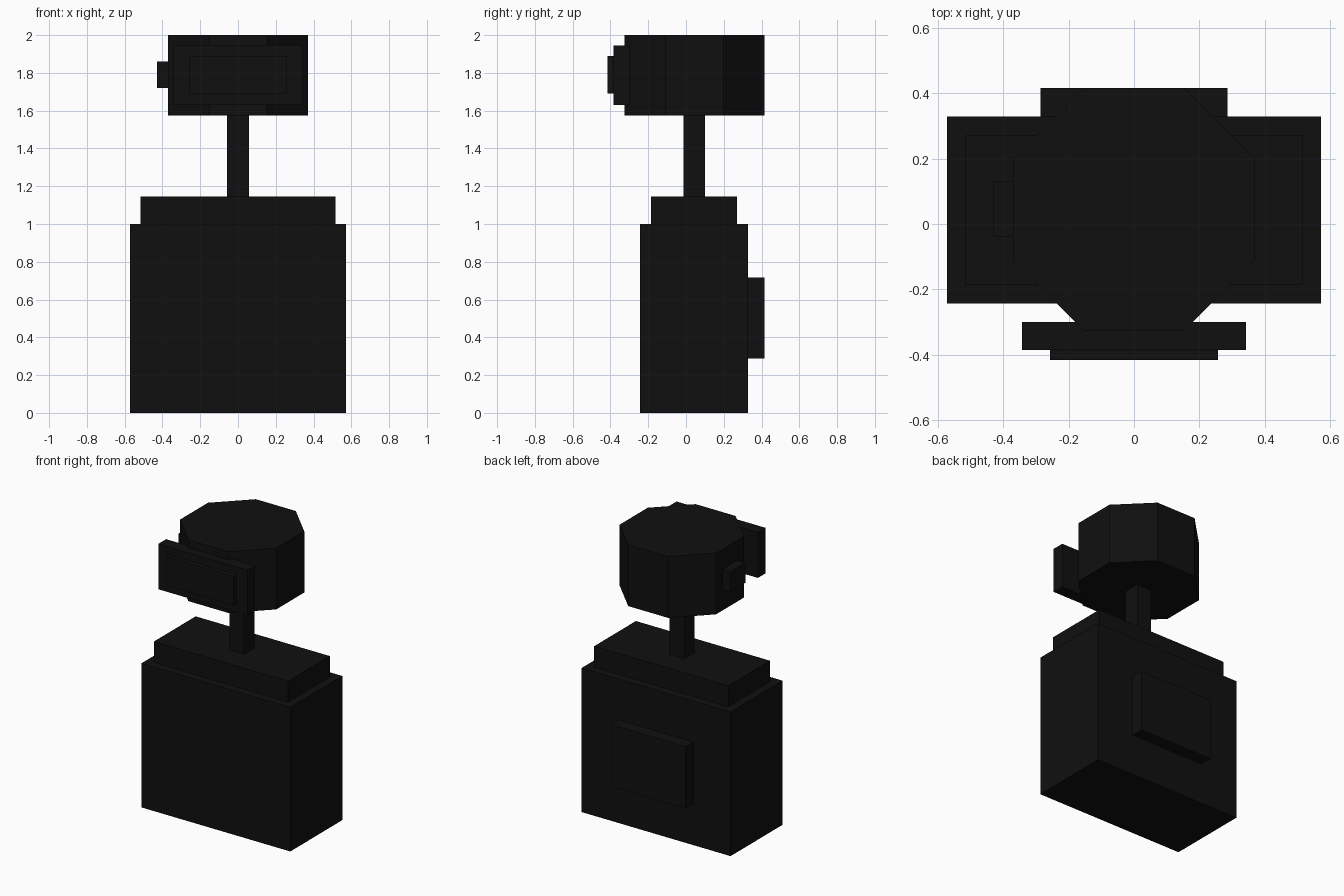
import bpy
import math

# Remove the default cube
cube = bpy.data.objects.get("Cube")
if cube:
    bpy.data.objects.remove(cube, do_unlink=True)

# Single near-black material
black = bpy.data.materials.new("matte_black")
black.use_nodes = True
black.diffuse_color = (0.005, 0.005, 0.005, 1)
black.node_tree.nodes["Principled BSDF"].inputs["Base Color"].default_value = black.diffuse_color


def finish(obj, name):
    obj.name = name
    obj.data.name = name
    obj.data.materials.append(black)
    bpy.ops.object.transform_apply(location=False, rotation=True, scale=True)
    return obj


def box(name, x, y, z):
    """Box spanning the given (low, high) ranges."""
    spans = (x, y, z)
    bpy.ops.mesh.primitive_cube_add(size=1, location=[(a + b) / 2 for a, b in spans])
    obj = bpy.context.object
    obj.scale = [b - a for a, b in spans]
    return finish(obj, name)


def octagon(name, apothem, y, z):
    """Eight-sided upright prism with flat sides facing the axes."""
    bpy.ops.mesh.primitive_cylinder_add(
        vertices=8, radius=apothem / math.cos(math.pi / 8), depth=z[1] - z[0],
        location=(0, y, (z[0] + z[1]) / 2), rotation=(0, 0, math.pi / 8))
    return finish(bpy.context.object, name)


# Torso with raised shoulders and a back panel
box("body", (-0.572, 0.572), (-0.243, 0.328), (0, 1.0))
box("shoulder_block", (-0.515, 0.515), (-0.186, 0.271), (1.0, 1.145))
box("back_panel", (-0.286, 0.286), (0.328, 0.415), (0.287, 0.717))

# Neck and head
box("neck", (-0.057, 0.057), (-0.014, 0.1), (1.145, 1.575))
octagon("head", 0.37, 0.045, (1.575, 2.0))

# Stepped face plates
box("face_plate", (-0.342, 0.342), (-0.385, -0.3), (1.63, 1.945))
box("face_screen", (-0.257, 0.257), (-0.415, -0.385), (1.69, 1.89))

# Knob on the right side of the head
box("side_knob", (-0.43, -0.365), (-0.04, 0.13), (1.72, 1.86))
